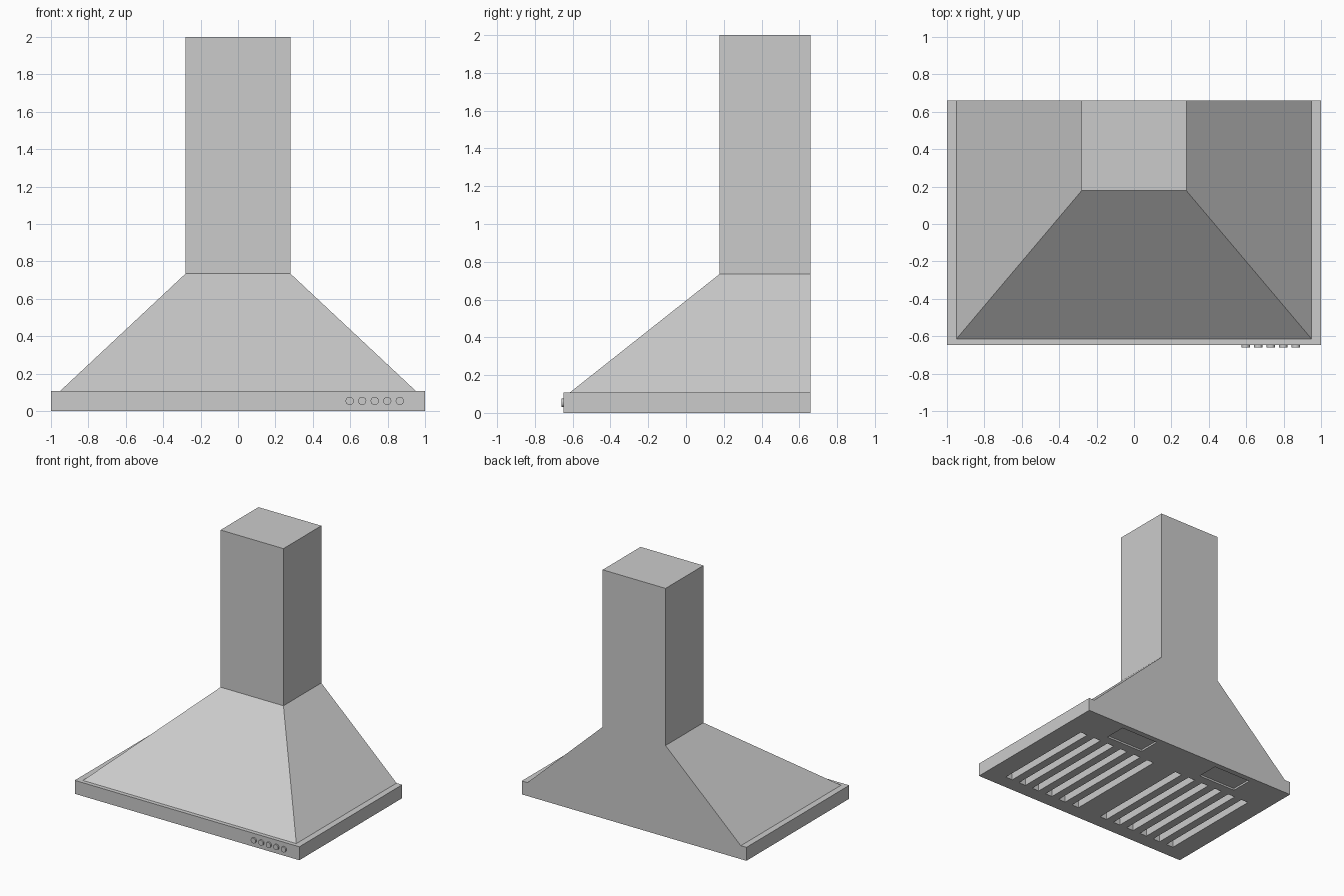
import bpy, bmesh
from math import pi
from mathutils import Matrix

if "Cube" in bpy.data.objects:
    bpy.data.objects.remove(bpy.data.objects["Cube"])

BACK = 0.66


def finish(name, bm):
    bmesh.ops.recalc_face_normals(bm, faces=bm.faces)
    mesh = bpy.data.meshes.new(name)
    bm.to_mesh(mesh)
    bm.free()
    obj = bpy.data.objects.new(name, mesh)
    bpy.context.collection.objects.link(obj)
    return obj


def loft(bm, rects, cap_bottom=True, cap_top=True):
    """Stack rectangles (x0, x1, y0, y1, z) and skin between them."""
    rings = [[bm.verts.new(p) for p in ((a, c, z), (b, c, z), (b, d, z), (a, d, z))]
             for a, b, c, d, z in rects]
    for lo, hi in zip(rings, rings[1:]):
        for i in range(4):
            j = (i + 1) % 4
            bm.faces.new((lo[i], lo[j], hi[j], hi[i]))
    if cap_bottom:
        bm.faces.new(rings[0][::-1])
    if cap_top:
        bm.faces.new(rings[-1])


def box(bm, x0, x1, y0, y1, z0, z1):
    loft(bm, [(x0, x1, y0, y1, z0), (x0, x1, y0, y1, z1)])


# Canopy base slab
bm = bmesh.new()
box(bm, -1, 1, -0.648, BACK, 0, 0.108)
base = finish("canopy_base", bm)

# Cutter: filter slots and lamp recesses on the underside, mirrored in x
bm = bmesh.new()
for side in (-1, 1):
    for i in range(6):
        x = side * (0.14 + 0.132 * i)
        box(bm, x - 0.032, x + 0.032, -0.53, 0.36, -0.05, 0.08)
    x = side * 0.46
    box(bm, x - 0.17, x + 0.17, 0.435, 0.615, -0.05, 0.015)
cutter = finish("underside_cutter", bm)
cutter.hide_render = True

mod = base.modifiers.new("underside_cuts", 'BOOLEAN')
mod.operation = 'DIFFERENCE'
mod.solver = 'EXACT'
mod.object = cutter
bpy.context.view_layer.objects.active = base
bpy.ops.object.modifier_apply(modifier=mod.name)
bpy.data.objects.remove(cutter)

# Sloping hood, flush with the wall at the back
bm = bmesh.new()
loft(bm, [(-0.95, 0.95, -0.615, BACK, 0.108), (-0.28, 0.28, 0.178, BACK, 0.735)],
     cap_bottom=False, cap_top=False)
finish("hood", bm)

# Chimney duct
bm = bmesh.new()
loft(bm, [(-0.28, 0.28, 0.178, BACK, 0.735), (-0.28, 0.28, 0.178, BACK, 2.0)],
     cap_bottom=False)
finish("chimney", bm)

# Round control buttons on the front edge
for i in range(5):
    bm = bmesh.new()
    place = (Matrix.Translation((0.597 + 0.067 * i, -0.652, 0.054))
             @ Matrix.Rotation(pi / 2, 4, 'X'))
    bmesh.ops.create_cone(bm, cap_ends=True, segments=16, radius1=0.022,
                          radius2=0.022, depth=0.016, matrix=place)
    finish(f"button_{i + 1}", bm)
